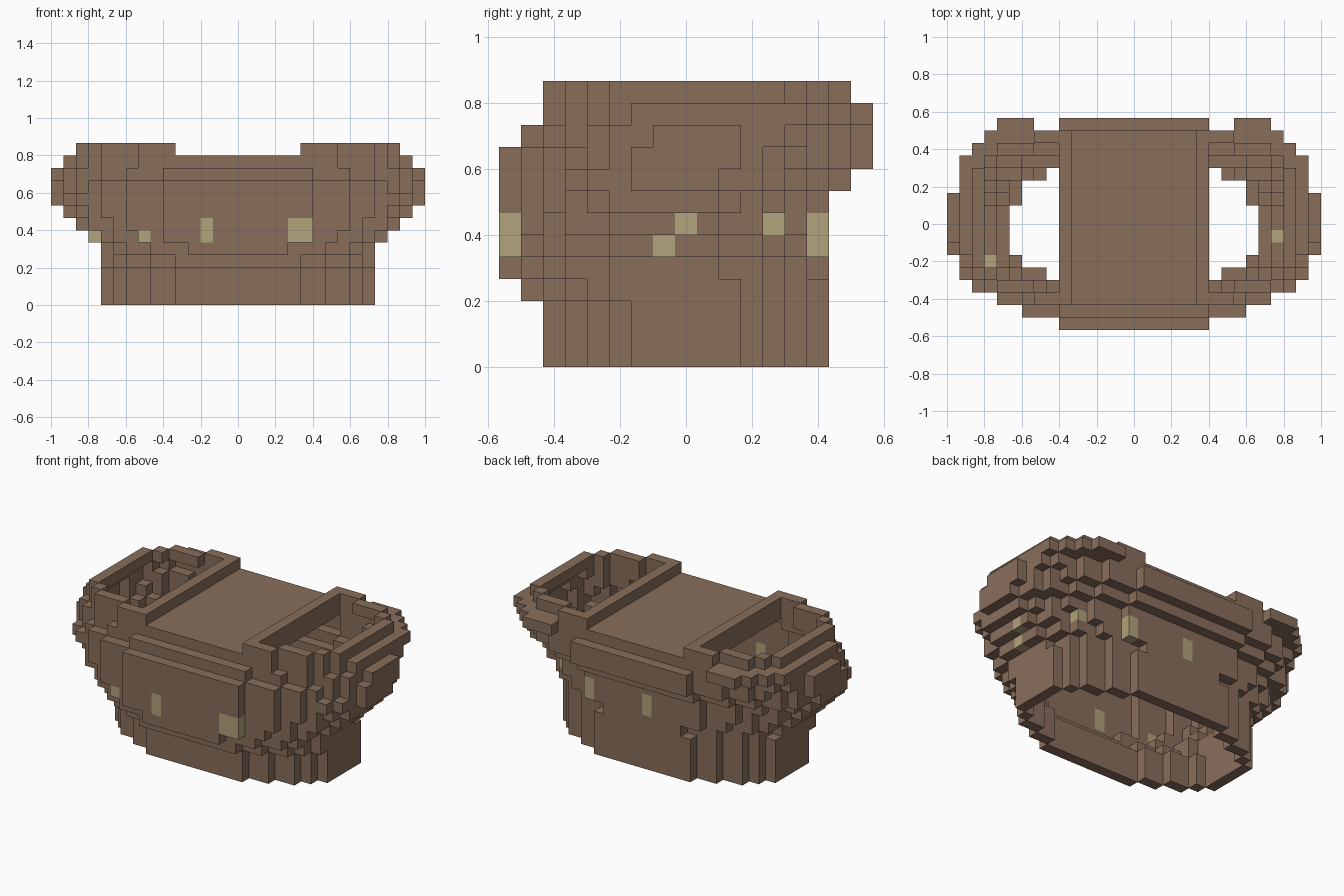
import bpy, bmesh
from mathutils import Vector

cube = bpy.data.objects.get("Cube")
if cube:
    bpy.data.objects.remove(cube, do_unlink=True)

UNIT = 1 / 15          # edge length of one block
TOP = 12               # highest block layer
OPENING_EDGE = 5       # half width of the middle deck, in blocks

# Outline of each layer: centre y, half width, half depth, roundness
LAYERS = (
    [(0, 11.3, 6.6, 2)] * 3
    + [(-.5, 11.4, 7.1, 2), (-1, 11.4, 7.55, 2), (-1, 12.4, 7.9, 2),
       (-1, 13.4, 7.85, 2), (-1, 14.4, 7.8, 2), (-.5, 15.2, 8.1, 2),
       (0, 15.2, 8.6, 2), (.5, 15.2, 8.1, 2), (1, 14.3, 7.9, 3.5),
       (.5, 13.4, 7.1, 3)]
)


def make_material(name, color):
    mat = bpy.data.materials.new(name)
    mat.use_nodes = True
    mat.diffuse_color = color
    mat.node_tree.nodes["Principled BSDF"].inputs["Base Color"].default_value = color
    return mat


def side(i):
    """Block distance from the middle plane, the same on both sides."""
    return i if i >= 0 else -1 - i


def inside(i, j, k):
    """True where the solid body fills the block."""
    if k < 0 or k > TOP:
        return True            # keeps the bottom and the side openings open
    centre, a, b, p = LAYERS[k]
    if k == TOP - 1:
        if j < centre:
            p = 2.5            # rounder at the front
        if j == 8 and side(i) < 8:
            return False       # rear corners stand out from the middle
    if k == TOP and side(i) < OPENING_EDGE:
        return False
    d = abs(j - centre) / b
    return d < 1 and side(i) < round(a * (1 - d ** p) ** (1 / p))


AXES = [Vector(v) for v in ((1, 0, 0), (0, 1, 0), (0, 0, 1))]


def neighbours(cell):
    for axis in range(3):
        for step in (-1, 1):
            other = list(cell)
            other[axis] += step
            yield axis, step, tuple(other)


# Hollow the body down to one layer of blocks
shell = set()
for i in range(-15, 15):
    for j in range(-8, 9):
        for k in range(TOP + 1):
            cell = (i, j, k)
            if not inside(*cell):
                continue
            deck = k == TOP - 1 and side(i) <= OPENING_EDGE
            if deck or any(not inside(*n) for _, _, n in neighbours(cell)):
                shell.add(cell)

# Small pale windows scattered around the wall
window_cells = {(i, j, k) for i, j in ((-3, -8), (4, -8), (5, -8), (5, 6), (-1, 6))
                for k in (5, 6)}
window_cells |= {(-12, -3, 5), (-8, -7, 5), (11, -1, 5), (12, 0, 6), (9, 4, 6)}
window_cells &= shell


def build(name, cells, mat):
    """Mesh the exposed sides of a group of blocks."""
    bm = bmesh.new()
    verts = {}

    def vert(p):
        key = tuple(round(c * 2) for c in p)
        if key not in verts:
            verts[key] = bm.verts.new(p * UNIT)
        return verts[key]

    for cell in sorted(cells):
        middle = Vector((cell[0] + .5, cell[1], cell[2] + .5))
        for axis, step, other in neighbours(cell):
            if other in shell:
                continue
            n = AXES[axis] * step
            u = AXES[(axis + 1) % 3]
            v = n.cross(u)
            corners = [middle + (n + u * s + v * t) / 2
                       for s, t in ((-1, -1), (1, -1), (1, 1), (-1, 1))]
            bm.faces.new([vert(c) for c in corners])
    bmesh.ops.dissolve_limit(bm, angle_limit=.01, verts=bm.verts, edges=bm.edges)
    mesh = bpy.data.meshes.new(name)
    bm.to_mesh(mesh)
    bm.free()
    mesh.materials.append(mat)
    obj = bpy.data.objects.new(name, mesh)
    bpy.context.scene.collection.objects.link(obj)


brown = make_material("brown", (.246, .156, .105, 1))
beige = make_material("pale beige", (.44, .366, .198, 1))

body = shell - window_cells
rim = {c for c in body if c[2] == TOP}
deck = {c for c in body if c[2] == TOP - 1 and side(c[0]) <= OPENING_EDGE}
base = {c for c in body if c[2] < 3}
build("base_wall", base, brown)
build("flared_wall", body - rim - deck - base, brown)
build("top_deck", deck, brown)
build("opening_rims", rim, brown)
build("windows", window_cells, beige)
